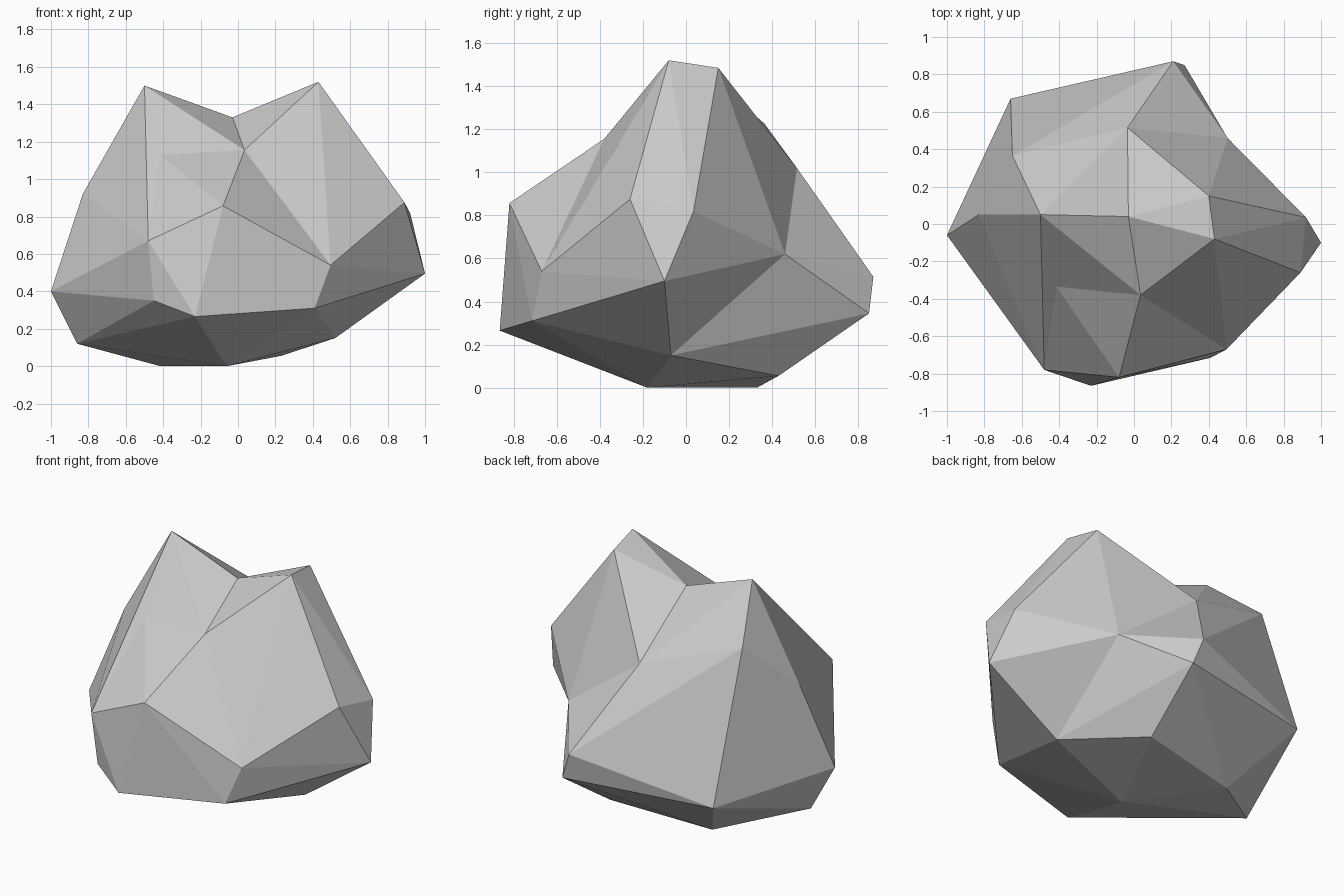
import bpy
import bmesh

# Remove the default cube only
default_cube = bpy.data.objects.get("Cube")
if default_cube:
    bpy.data.objects.remove(default_cube, do_unlink=True)


def make_material(name, colour):
    material = bpy.data.materials.new(name)
    material.use_nodes = True
    material.diffuse_color = colour
    shader = next(n for n in material.node_tree.nodes if n.type == "BSDF_PRINCIPLED")
    shader.inputs["Base Color"].default_value = colour
    shader.inputs["Roughness"].default_value = 0.9
    return material


def make_chunk(name, corners, material):
    """Wrap a set of corner points in a faceted convex chunk of stone."""
    bm = bmesh.new()
    for corner in corners:
        bm.verts.new(corner)
    hull = bmesh.ops.convex_hull(bm, input=bm.verts[:], use_existing_faces=False)
    loose = {v for v in hull["geom_interior"] + hull["geom_unused"]
             if isinstance(v, bmesh.types.BMVert)}
    bmesh.ops.delete(bm, geom=list(loose), context="VERTS")
    bmesh.ops.recalc_face_normals(bm, faces=bm.faces[:])
    for face in bm.faces:
        face.smooth = False
    mesh = bpy.data.meshes.new(name)
    bm.to_mesh(mesh)
    bm.free()
    mesh.materials.append(material)
    chunk = bpy.data.objects.new(name, mesh)
    bpy.context.collection.objects.link(chunk)
    return chunk


stone = make_material("grey stone", (0.6, 0.6, 0.6, 1.0))

# Corners of the valley between the two peaks
saddle = (-0.03, 0.04, 1.33)
valley_front = (0.035, -0.38, 1.155)
valley_back = (-0.035, 0.515, 1.02)
valley = [saddle, valley_front, valley_back]

# Corners where the body meets the peak on the +x side
notch = [
    (0.495, -0.67, 0.54),
    (0.41, -0.715, 0.31),
    (0.52, -0.07, 0.15),
    (0.5, 0.46, 0.62),
]

# Corners where the body meets the peak on the -x side
shoulder = [
    (-0.415, -0.335, 1.13),
    (-0.48, -0.78, 0.67),
    (-0.83, 0.05, 0.92),
    (-0.65, 0.365, 1.225),
]

# Outer corners of the body
front_corners = [
    (-0.08, -0.82, 0.857),
    (-0.23, -0.865, 0.265),
    (-0.45, -0.76, 0.35),
]
side_corners = [(-1.0, -0.06, 0.4), (-0.86, -0.02, 0.12)]
back_corners = [
    (0.27, 0.85, 0.345),
    (0.21, 0.87, 0.515),
    (-0.66, 0.67, 0.33),
]
base_corners = [
    (0.23, 0.43, 0.055),
    (-0.06, -0.18, 0.0),
    (-0.415, 0.33, 0.0),
]

# Tips of the two peaks and the bulge under the +x one
pointed_tip = [(-0.5, 0.05, 1.5)]
ridge_tip = [(0.43, -0.08, 1.52), (0.4, 0.15, 1.485)]
bulge = [(0.89, -0.26, 0.875), (0.92, 0.035, 0.82), (1.0, -0.1, 0.495)]

# Main boulder, with the two peaks growing out of it
make_chunk("rock_body", valley + notch + shoulder + front_corners
           + side_corners + back_corners + base_corners, stone)
make_chunk("pointed_peak", valley + shoulder + pointed_tip, stone)
make_chunk("ridged_peak", valley + notch + ridge_tip + bulge, stone)
